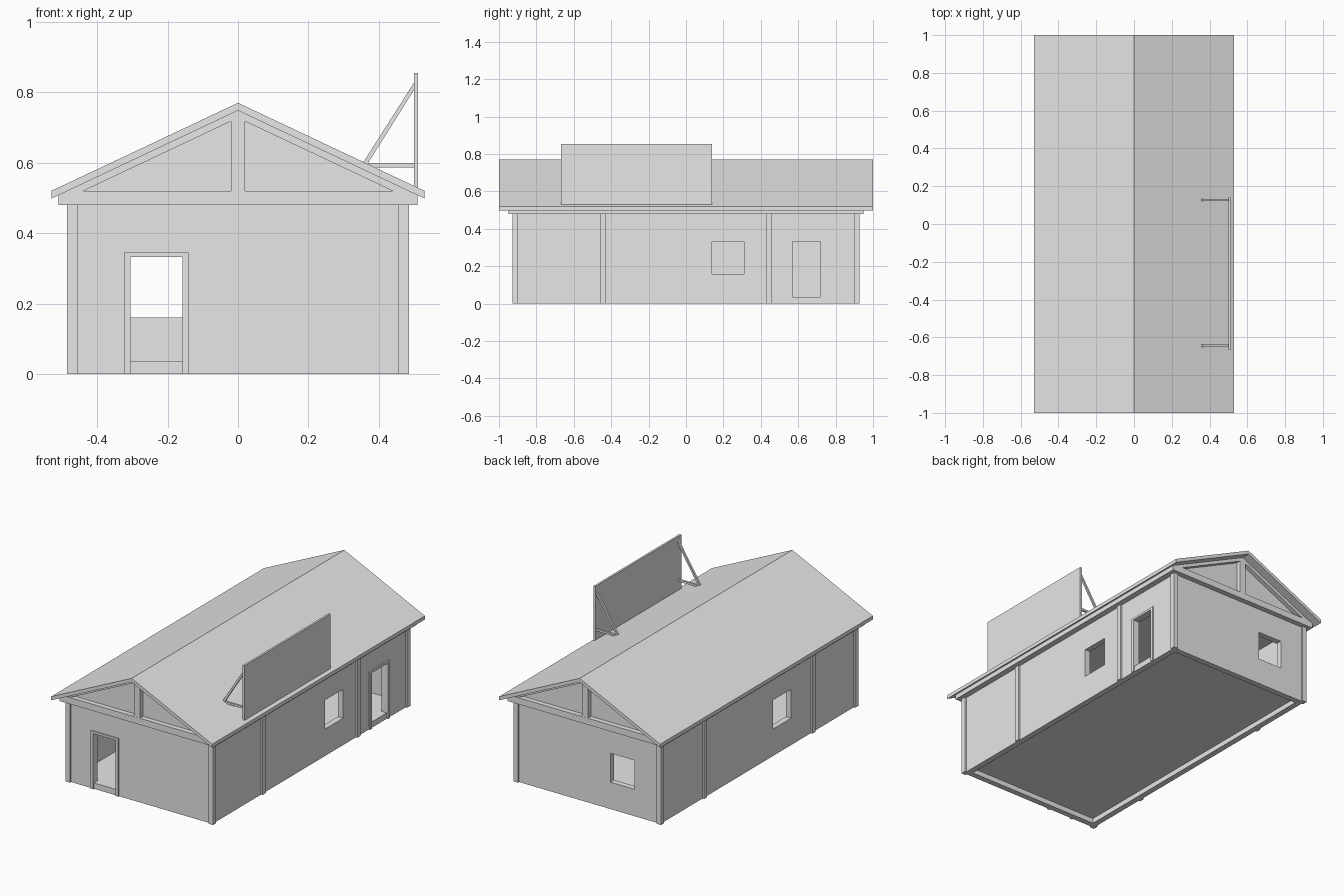
import bpy
import bmesh
from mathutils import Vector

if "Cube" in bpy.data.objects:
    bpy.data.objects.remove(bpy.data.objects["Cube"])

grey = bpy.data.materials.new("plain_grey")
grey.use_nodes = True
grey.diffuse_color = (0.8, 0.8, 0.8, 1)
grey.node_tree.nodes["Principled BSDF"].inputs["Base Color"].default_value = (0.8, 0.8, 0.8, 1)


def finish(name, bm):
    bmesh.ops.recalc_face_normals(bm, faces=bm.faces)
    mesh = bpy.data.meshes.new(name)
    bm.to_mesh(mesh)
    bm.free()
    mesh.materials.append(grey)
    obj = bpy.data.objects.new(name, mesh)
    bpy.context.collection.objects.link(obj)
    return obj


def box(name, x, y, z):
    """Box from (min, max) ranges on each axis."""
    bm = bmesh.new()
    bmesh.ops.create_cube(bm, size=1)
    for v in bm.verts:
        v.co = Vector([r[0] + (c + 0.5) * (r[1] - r[0]) for r, c in zip((x, y, z), v.co)])
    return finish(name, bm)


def prism(name, profile, y0, y1):
    """Extrude an (x, z) outline along y."""
    bm = bmesh.new()
    face = bm.faces.new([bm.verts.new((x, y0, z)) for x, z in profile])
    new = bmesh.ops.extrude_face_region(bm, geom=[face])["geom"]
    bmesh.ops.translate(bm, vec=(0, y1 - y0, 0),
                        verts=[g for g in new if isinstance(g, bmesh.types.BMVert)])
    return finish(name, bm)


def span(a, b, sign):
    return tuple(sorted((a * sign, b * sign)))


def cut(target, x, y, z):
    cutter = box("cutter", x, y, z)
    cutter.hide_render = True
    mod = target.modifiers.new("opening", 'BOOLEAN')
    mod.operation = 'DIFFERENCE'
    mod.solver = 'EXACT'
    mod.object = cutter
    bpy.context.view_layer.objects.active = target
    bpy.ops.object.modifier_apply(modifier=mod.name)
    bpy.data.objects.remove(cutter)


WX, WY, T = 0.475, 0.918, 0.035       # wall half sizes and thickness
BEAM, TOP = 0.48, 0.52                # beam underside and top
SLOPE = 0.25 / 0.53
WIN, DOOR = (0.16, 0.332), (-0.05, 0.332)

# Hollow walls with door and window openings
walls = box("walls", (-WX, WX), (-WY, WY), (0, BEAM))
cut(walls, (T - WX, WX - T), (T - WY, WY - T), (-1, 1))
front_door, side_door = (-0.305, -0.158), (0.57, 0.72)
cut(walls, front_door, (-1, -0.8), DOOR)
cut(walls, (-0.305, -0.145), (0.8, 1), WIN)
cut(walls, (0.4, 0.6), side_door, DOOR)
cut(walls, (0.4, 0.6), (0.14, 0.31), WIN)
cut(walls, (-0.6, -0.4), (-0.31, -0.14), WIN)

# Floor and door sills
box("floor", (T - WX, WX - T), (T - WY, WY - T), (0.03, 0.035))
box("front_sill", front_door, (-WY, T - WY), (0, 0.035))
box("side_sill", (WX - T, WX), side_door, (0, 0.035))


# Door frames standing slightly proud of the walls
def door_frame(name, opening, place):
    a, b = opening
    w = 0.018
    for part, r, z in (("jamb_a", (a - w, a), (0, 0.332)),
                       ("jamb_b", (b, b + w), (0, 0.332)),
                       ("lintel", (a - w, b + w), (0.332, 0.345))):
        place(name + "_" + part, r, z)


door_frame("front_door", front_door, lambda n, r, z: box(n, r, (-WY - 0.008, T - WY), z))
door_frame("side_door", side_door, lambda n, r, z: box(n, (WX - T, WX + 0.008), r, z))

# Corner posts and wall posts
for s in (-1, 1):
    for t in (-1, 1):
        box("corner_post", span(0.455, 0.485, s), span(0.898, 0.928, t), (0, BEAM))
        y = t * (0.445 if s > 0 else 0.51)
        box("wall_post", span(0.46, 0.485, s), (y - 0.015, y + 0.015), (0, BEAM))

# Beam layer under the roof
box("wall_plate", (-0.51, 0.51), (-0.95, 0.95), (BEAM, TOP - 0.001))


# Roof slab
def ridge(half, peak):
    return [(-half, peak - SLOPE * half), (0, peak), (half, peak - SLOPE * half)]


prism("roof", ridge(0.53, 0.77) + ridge(0.53, 0.748)[::-1], -1, 1)

# Gable ends: recessed panel, rafters and king post
for s in (-1, 1):
    prism("gable_panel", ridge((0.748 - TOP) / SLOPE, 0.748), *span(0.9, 0.922, s))
    outer = ridge((0.748 - TOP) / SLOPE, 0.748)
    inner = ridge((0.727 - TOP) / SLOPE, 0.727)
    prism("gable_rafters", outer + inner[::-1], *span(0.92, 0.948, s))
    box("king_post", (-0.02, 0.02), span(0.92, 0.949, s), (TOP - 0.002, 0.737))

# Roof board with braces
box("sign_board", (0.499, 0.511), (-0.668, 0.139), (0.53, 0.855))
for y in (-0.645, 0.127):
    box("brace_foot", (0.36, 0.5), (y - 0.006, y + 0.006), (0.587, 0.599))
    prism("brace_strut", [(0.355, 0.6), (0.368, 0.597), (0.5, 0.807), (0.5, 0.828)],
          y - 0.006, y + 0.006)
